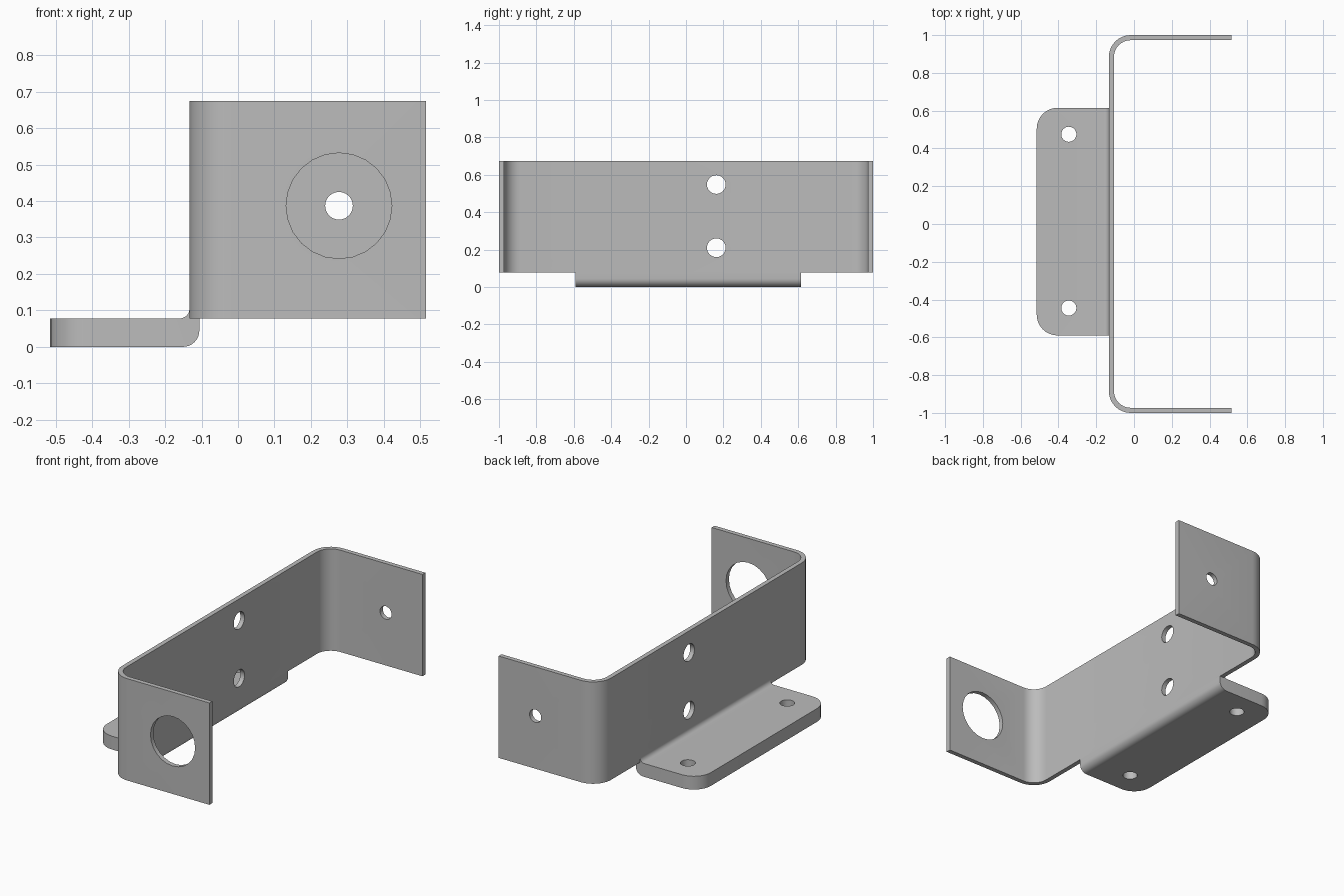
import bpy, bmesh, math
from mathutils import Vector

cube = bpy.data.objects.get("Cube")
if cube:
    bpy.data.objects.remove(cube, do_unlink=True)

metal = bpy.data.materials.new("grey_metal")
metal.use_nodes = True
GREY = (0.5, 0.5, 0.5, 1)
metal.diffuse_color = GREY
metal.node_tree.nodes["Principled BSDF"].inputs["Base Color"].default_value = GREY

# Main dimensions
BACK, T = -0.133, 0.027        # outer face of the web, sheet thickness
FRONT, LEFT = 0.515, -0.515
STEP, TOP = 0.078, 0.675
FOOT_Y = (-0.59, 0.615)


def arc(cx, cy, r, a0, a1, n=8):
    angles = [math.radians(a0 + (a1 - a0) * i / n) for i in range(n + 1)]
    return [(cx + r * math.cos(a), cy + r * math.sin(a)) for a in angles]


def extrude(name, points, offset, bevel_rule=None, radius=0.0):
    """Extrude a closed 3D outline, optionally rounding the chosen edges."""
    bm = bmesh.new()
    face = bm.faces.new([bm.verts.new(p) for p in points])
    ext = bmesh.ops.extrude_face_region(bm, geom=[face], use_keep_orig=True)
    moved = [g for g in ext["geom"] if isinstance(g, bmesh.types.BMVert)]
    bmesh.ops.translate(bm, verts=moved, vec=offset)
    if bevel_rule:
        edges = [e for e in bm.edges if bevel_rule(e)]
        bmesh.ops.bevel(bm, geom=edges, offset=radius, segments=8,
                        profile=0.5, affect='EDGES')
    bmesh.ops.recalc_face_normals(bm, faces=bm.faces)
    mesh = bpy.data.meshes.new(name)
    bm.to_mesh(mesh)
    bm.free()
    mesh.materials.append(metal)
    obj = bpy.data.objects.new(name, mesh)
    bpy.context.collection.objects.link(obj)
    return obj


def activate(obj):
    bpy.ops.object.select_all(action='DESELECT')
    obj.select_set(True)
    bpy.context.view_layer.objects.active = obj


def drill(obj, center, axis, r, depth=0.2):
    rot = Vector((0, 0, 1)).rotation_difference(Vector(axis)).to_euler()
    bpy.ops.mesh.primitive_cylinder_add(vertices=24, radius=r, depth=depth,
                                        location=center, rotation=rot)
    cutter = bpy.context.object
    cutter.name = "hole_cutter"
    cutter.hide_render = True
    cutter.data.materials.append(metal)
    activate(obj)
    mod = obj.modifiers.new("hole", 'BOOLEAN')
    mod.operation, mod.solver, mod.object = 'DIFFERENCE', 'EXACT', cutter
    bpy.ops.object.modifier_apply(modifier=mod.name)
    bpy.data.objects.remove(cutter, do_unlink=True)


# U-shaped sheet: web with two bent side flanges
R = 0.115
cx, cy = BACK + R, 1 - R
outer = [(FRONT, 1)] + arc(cx, cy, R, 90, 180) + arc(cx, -cy, R, 180, 270) + [(FRONT, -1)]
inner = ([(FRONT, T - 1)] + arc(cx, -cy, R - T, 270, 180)
         + arc(cx, cy, R - T, 180, 90) + [(FRONT, 1 - T)])
bracket = extrude("bracket", [(x, y, STEP) for x, y in outer + inner], (0, 0, TOP - STEP))

# Foot plate bent out from below the web, with rounded outer corners
r_out, r_in = 0.045, 0.027
section = ([(LEFT, 0)] + arc(BACK + T - r_out, r_out, r_out, 270, 360)
           + [(BACK + T, STEP), (BACK, STEP)]
           + arc(BACK - r_in, STEP + r_in, r_in, 0, -90) + [(LEFT, STEP)])


def outer_corner(e):
    a, b = (v.co for v in e.verts)
    return max(a.x, b.x) < LEFT + 0.001 and abs(a.z - b.z) > 0.01


foot = extrude("foot_plate", [(x, FOOT_Y[0], z) for x, z in section],
               (0, FOOT_Y[1] - FOOT_Y[0], 0), outer_corner, 0.11)

# Holes
for z in (0.21, 0.548):
    drill(bracket, (BACK, 0.162, z), (1, 0, 0), 0.05)
drill(bracket, (0.277, -1, 0.387), (0, 1, 0), 0.145)
drill(bracket, (0.277, 1, 0.387), (0, 1, 0), 0.038)
for y in (-0.445, 0.475):
    drill(foot, (-0.345, y, STEP / 2), (0, 0, 1), 0.04)

for obj in (bracket, foot):
    activate(obj)
    bpy.ops.object.shade_smooth_by_angle(angle=math.radians(30))
